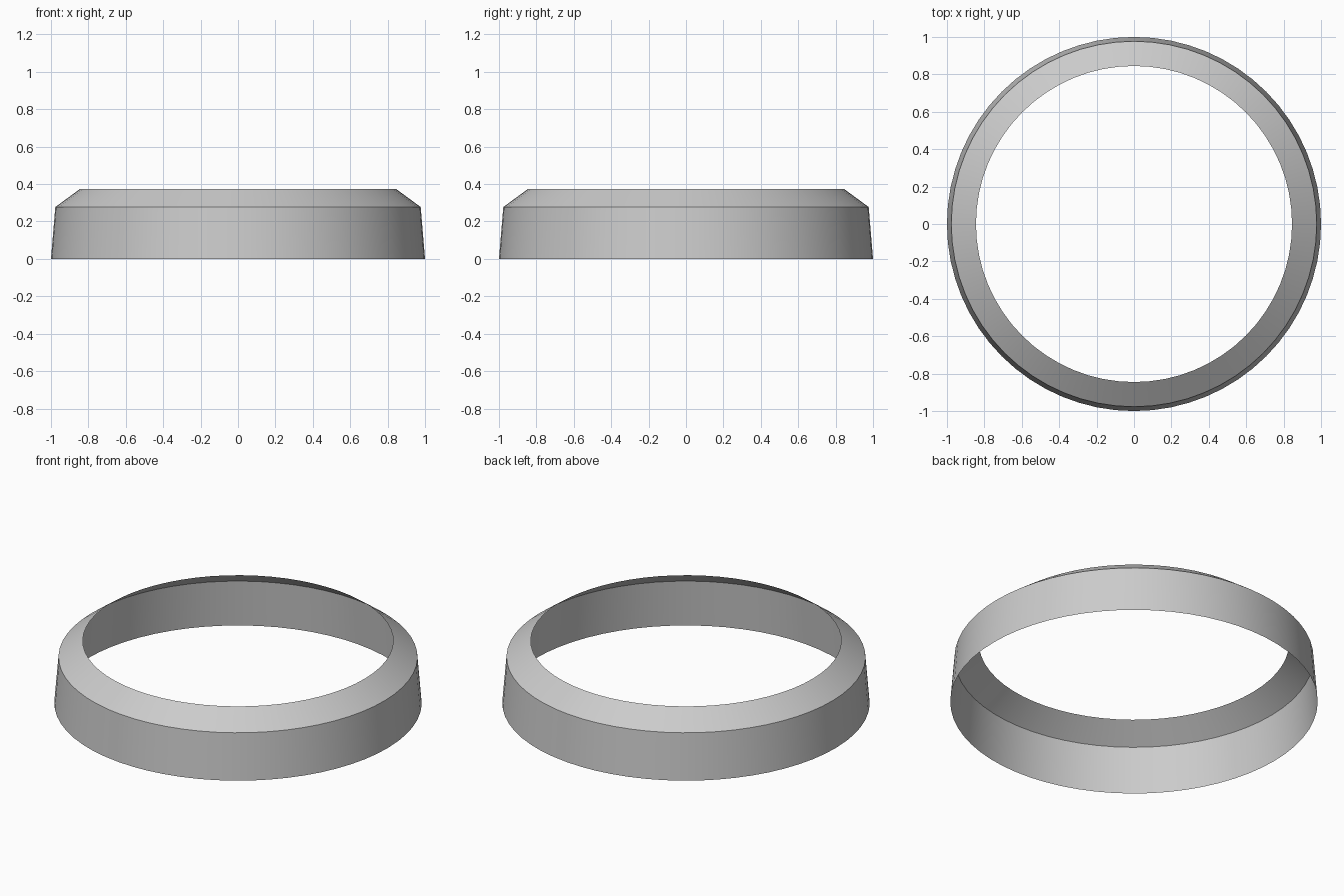
import bpy, bmesh
from math import cos, sin, tau, radians

if "Cube" in bpy.data.objects:
    bpy.data.objects.remove(bpy.data.objects["Cube"])

SIDES = 64
# Wall profile (radius, height): bottom edge, shoulder, top opening
PROFILE = [(1.0, 0.0), (0.977, 0.277), (0.845, 0.374)]

# Open thin-walled ring: tapered skirt and sloped collar
bm = bmesh.new()
rings = [[bm.verts.new((r * cos(tau * i / SIDES), r * sin(tau * i / SIDES), z))
          for i in range(SIDES)] for r, z in PROFILE]
for low, high in zip(rings, rings[1:]):
    for i in range(SIDES):
        j = (i + 1) % SIDES
        bm.faces.new((low[i], low[j], high[j], high[i]))

mesh = bpy.data.meshes.new("bevelled_ring")
bm.to_mesh(mesh)
bm.free()
ring = bpy.data.objects.new("bevelled_ring", mesh)
bpy.context.collection.objects.link(ring)

# Smooth around, crisp at the shoulder
bpy.context.view_layer.objects.active = ring
ring.select_set(True)
bpy.ops.object.shade_smooth_by_angle(angle=radians(30))
